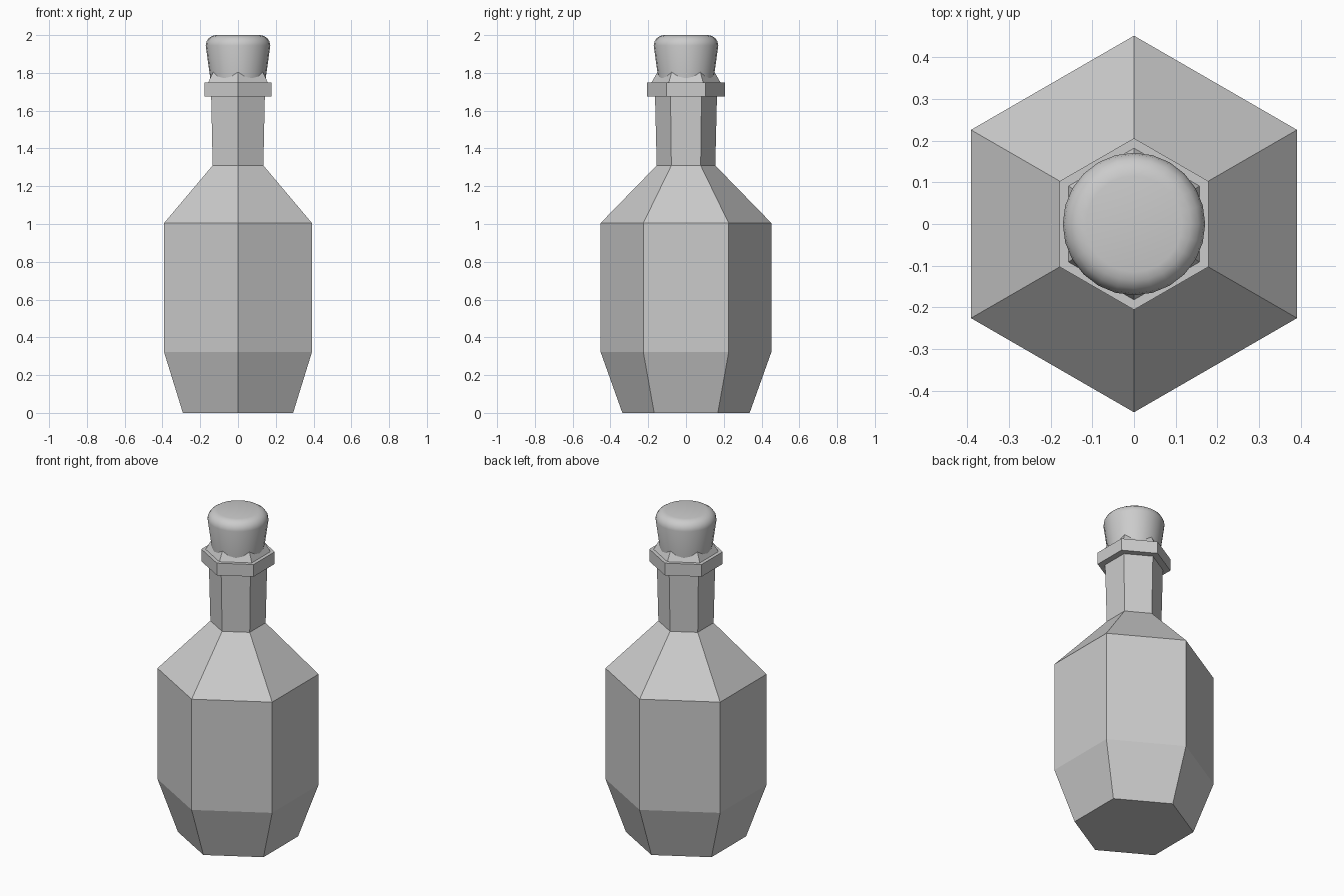
import bpy, bmesh, math

if "Cube" in bpy.data.objects:
    bpy.data.objects.remove(bpy.data.objects["Cube"])


def lathe(name, profile, sides, start=0.0):
    """Stack polygon rings of (radius, z) and cap both ends."""
    bm = bmesh.new()
    rings = []
    for r, z in profile:
        rings.append([bm.verts.new((r * math.cos(start + 2 * math.pi * i / sides),
                                    r * math.sin(start + 2 * math.pi * i / sides), z))
                      for i in range(sides)])
    for a, b in zip(rings, rings[1:]):
        for i in range(sides):
            j = (i + 1) % sides
            bm.faces.new((a[i], a[j], b[j], b[i]))
    bm.faces.new(rings[0][::-1])
    bm.faces.new(rings[-1])
    mesh = bpy.data.meshes.new(name)
    bm.to_mesh(mesh)
    bm.free()
    obj = bpy.data.objects.new(name, mesh)
    bpy.context.collection.objects.link(obj)
    return obj


# Hexagonal bottle: body, shoulder, neck, collar and tapered lip
lathe("bottle", [(0.337, 0), (0.452, 0.322), (0.452, 1.005), (0.155, 1.31),
                 (0.164, 1.675), (0.206, 1.675), (0.206, 1.75),
                 (0.182, 1.75), (0.148, 1.81)], 6, math.pi / 2)

# Round stopper: tapered sides with a rounded top rim
rim = [(0.115 + 0.056 * math.cos(t * math.pi / 8),
        1.945 + 0.055 * math.sin(t * math.pi / 8)) for t in range(5)]
stopper = lathe("stopper", [(0.137, 1.70)] + rim, 24)

# Smooth the stopper but keep its sharp edges
bpy.context.view_layer.objects.active = stopper
stopper.select_set(True)
bpy.ops.object.shade_smooth_by_angle(angle=math.radians(30))
